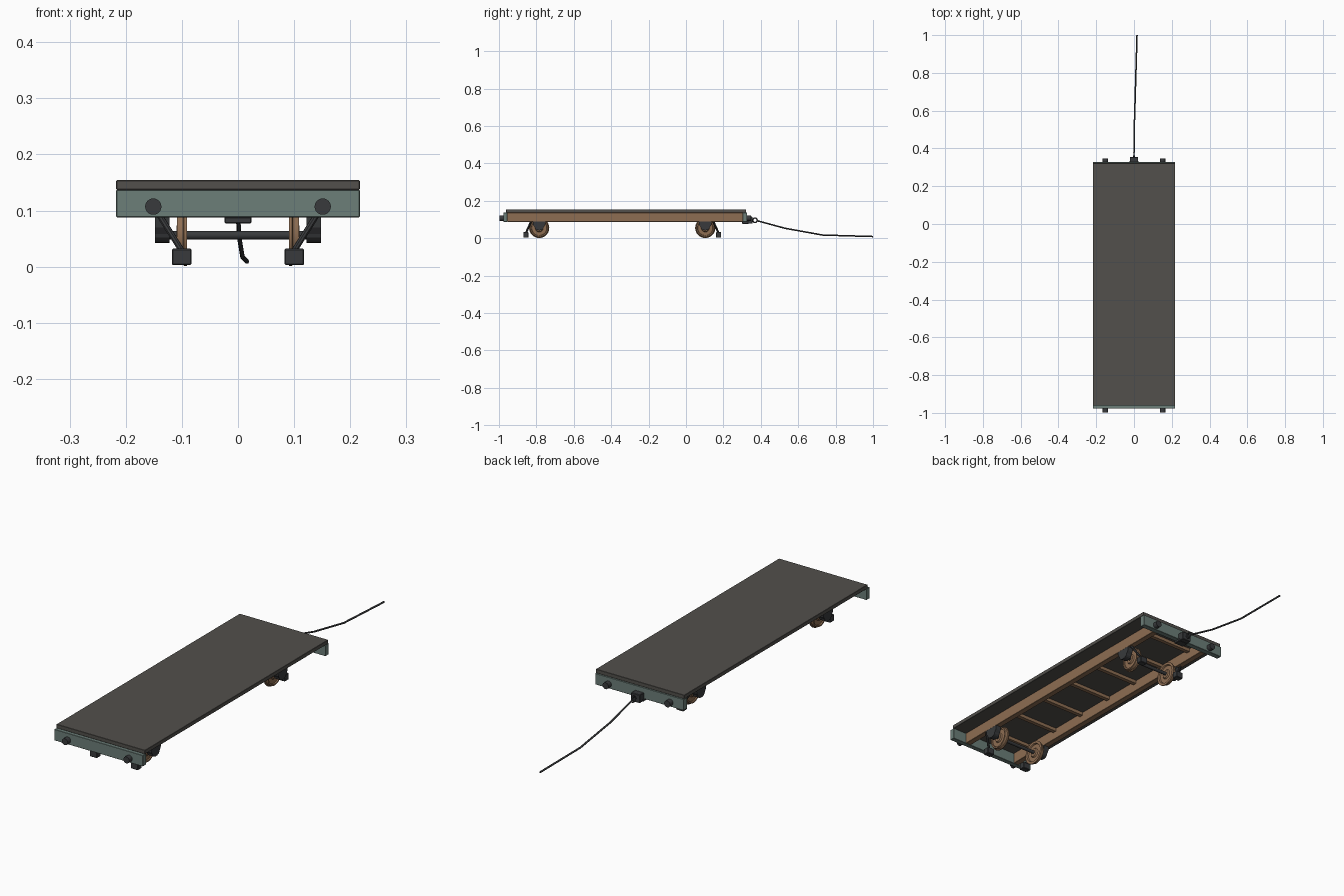
import bpy, bmesh, math
from mathutils import Vector

if "Cube" in bpy.data.objects:
    bpy.data.objects.remove(bpy.data.objects["Cube"])


def material(name, rgb):
    m = bpy.data.materials.new(name)
    m.diffuse_color = (*rgb, 1)
    m.use_nodes = True
    m.node_tree.nodes["Principled BSDF"].inputs["Base Color"].default_value = m.diffuse_color
    return m


DECK = material("deck_grey", (0.085, 0.08, 0.072))
WOOD = material("rust_brown", (0.27, 0.155, 0.085))
GREEN = material("beam_green", (0.15, 0.21, 0.19))
DARK = material("dark_iron", (0.04, 0.042, 0.045))


def finish(name, bm, mat, smooth=False):
    bmesh.ops.recalc_face_normals(bm, faces=bm.faces)
    me = bpy.data.meshes.new(name)
    bm.to_mesh(me)
    bm.free()
    ob = bpy.data.objects.new(name, me)
    bpy.context.collection.objects.link(ob)
    me.materials.append(mat)
    if smooth:
        bpy.ops.object.select_all(action='DESELECT')
        ob.select_set(True)
        bpy.context.view_layer.objects.active = ob
        bpy.ops.object.shade_smooth_by_angle(angle=math.radians(35))
    return ob


def box(name, lo, hi, mat, bevel=0.0):
    bm = bmesh.new()
    bmesh.ops.create_cube(bm, size=1)
    for v in bm.verts:
        v.co = [a + (b - a) * (c + 0.5) for a, b, c in zip(lo, hi, v.co)]
    ob = finish(name, bm, mat)
    if bevel:
        mod = ob.modifiers.new("bevel", 'BEVEL')
        mod.width = bevel
        mod.segments = 1
    return ob


def rod(name, a, b, r, mat, sides=20):
    a, b = Vector(a), Vector(b)
    bm = bmesh.new()
    bmesh.ops.create_cone(bm, cap_ends=True, segments=sides, radius1=r, radius2=r,
                          depth=(b - a).length)
    q = (b - a).to_track_quat('Z', 'Y')
    for v in bm.verts:
        v.co = q @ v.co + (a + b) / 2
    return finish(name, bm, mat, True)


def lathe_x(name, profile, centre, mat, sides=32):
    # closed profile of (x, radius) spun round the x axis
    bm = bmesh.new()
    vs = [bm.verts.new((x, 0, r)) for x, r in profile]
    es = [bm.edges.new((vs[i], vs[(i + 1) % len(vs)])) for i in range(len(vs))]
    bmesh.ops.spin(bm, geom=vs + es, cent=(0, 0, 0), axis=(1, 0, 0),
                   angle=2 * math.pi, steps=sides, use_merge=True)
    bmesh.ops.remove_doubles(bm, verts=bm.verts, dist=1e-5)
    for v in bm.verts:
        v.co += Vector(centre)
    return finish(name, bm, mat, True)


def extrude_x(name, outline, x0, x1, mat):
    bm = bmesh.new()
    f = bm.faces.new([bm.verts.new((x0, y, z)) for y, z in outline])
    g = bmesh.ops.extrude_face_region(bm, geom=[f])["geom"]
    for v in g:
        if isinstance(v, bmesh.types.BMVert):
            v.co.x = x1
    return finish(name, bm, mat)


# deck and frame
box("deck", (-0.217, -0.962, 0.137), (0.217, 0.322, 0.154), DECK, 0.001)
box("front_end_beam", (-0.217, -0.977, 0.088), (0.217, -0.955, 0.137), GREEN, 0.001)
box("back_end_beam", (-0.217, 0.303, 0.088), (0.217, 0.327, 0.137), GREEN, 0.001)
for s, side in ((-1, "left"), (1, "right")):
    x = sorted((s * 0.122, s * 0.148))
    box(side + "_sill", (x[0], -0.955, 0.088), (x[1], 0.303, 0.137), WOOD, 0.001)
for i in range(7):
    y = -0.86 + i * 0.18
    box(f"cross_member_{i + 1}", (-0.123, y - 0.009, 0.122), (0.123, y + 0.009, 0.138), WOOD)

# buffers on both ends
for y, d, end in ((-0.977, -1, "front"), (0.327, 1, "back")):
    for s, side in ((-1, "left"), (1, "right")):
        x = s * 0.151
        rod(f"{end}_{side}_buffer", (x, y - d * 0.002, 0.107), (x, y + d * 0.021, 0.107),
            0.0145, DARK, 24)

# wheelsets, each with its brake blocks on the outer side
wheel = [(-0.009, 0.007), (-0.009, 0.018), (-0.003, 0.022), (-0.003, 0.040), (-0.009, 0.043),
         (-0.009, 0.054), (-0.004, 0.054), (-0.002, 0.050), (0.009, 0.048), (0.009, 0.042),
         (0.004, 0.040), (0.004, 0.022), (0.010, 0.018), (0.010, 0.007)]
arc = [(0.024 * math.cos(t), 0.058 + 0.016 * math.sin(t))
       for t in (math.pi + i * math.pi / 8 for i in range(9))]
for y, d, end in ((-0.785, -1, "front"), (0.103, 1, "back")):
    rod(end + "_axle", (-0.13, y, 0.056), (0.13, y, 0.056), 0.0075, DARK, 16)
    for s, side in ((-1, "left"), (1, "right")):
        tag = f"{end}_{side}_"
        lathe_x(tag + "wheel", [(s * a, r) for a, r in wheel], (s * 0.1, y, 0.055), WOOD)
        outline = [(y - 0.034, 0.0885), (y - 0.032, 0.070)]
        outline += [(y + a, b) for a, b in arc] + [(y + 0.032, 0.070), (y + 0.034, 0.0885)]
        extrude_x(tag + "axle_box", outline, s * 0.122, s * 0.148, DARK)
        x = sorted((s * 0.083, s * 0.118))
        by = y + d * 0.071
        box(tag + "brake_block", (x[0], by - 0.014, 0.003), (x[1], by + 0.014, 0.032), DARK, 0.002)
        rod(tag + "brake_hanger", (s * 0.1, by, 0.028), (s * 0.139, y + d * 0.043, 0.09),
            0.0055, DARK, 8)

# coupling: mount, hook block and ring
box("coupling_mount", (-0.024, 0.300, 0.077), (0.024, 0.335, 0.089), DARK, 0.002)
box("coupling_block", (-0.022, 0.325, 0.078), (0.022, 0.355, 0.115), DARK, 0.002)
rod("coupling_pin", (0, 0.350, 0.096), (0, 0.362, 0.096), 0.005, DARK, 10)
bpy.ops.mesh.primitive_torus_add(location=(0, 0.369, 0.096), rotation=(0, math.pi / 2, 0),
                                 major_radius=0.012, minor_radius=0.0035,
                                 major_segments=20, minor_segments=8)
ring = bpy.context.object
ring.name = "coupling_ring"
ring.data.materials.append(DARK)

# trailing rope
cu = bpy.data.curves.new("rope", 'CURVE')
cu.dimensions = '3D'
cu.bevel_depth = 0.004
cu.bevel_resolution = 2
cu.use_fill_caps = True
pts = [(0, 0.379, 0.094), (0.002, 0.53, 0.053), (0.008, 0.73, 0.017), (0.016, 1.0, 0.009)]
sp = cu.splines.new('POLY')
sp.points.add(len(pts) - 1)
for p, c in zip(sp.points, pts):
    p.co = (*c, 1)
rope = bpy.data.objects.new("rope", cu)
bpy.context.collection.objects.link(rope)
cu.materials.append(DARK)
